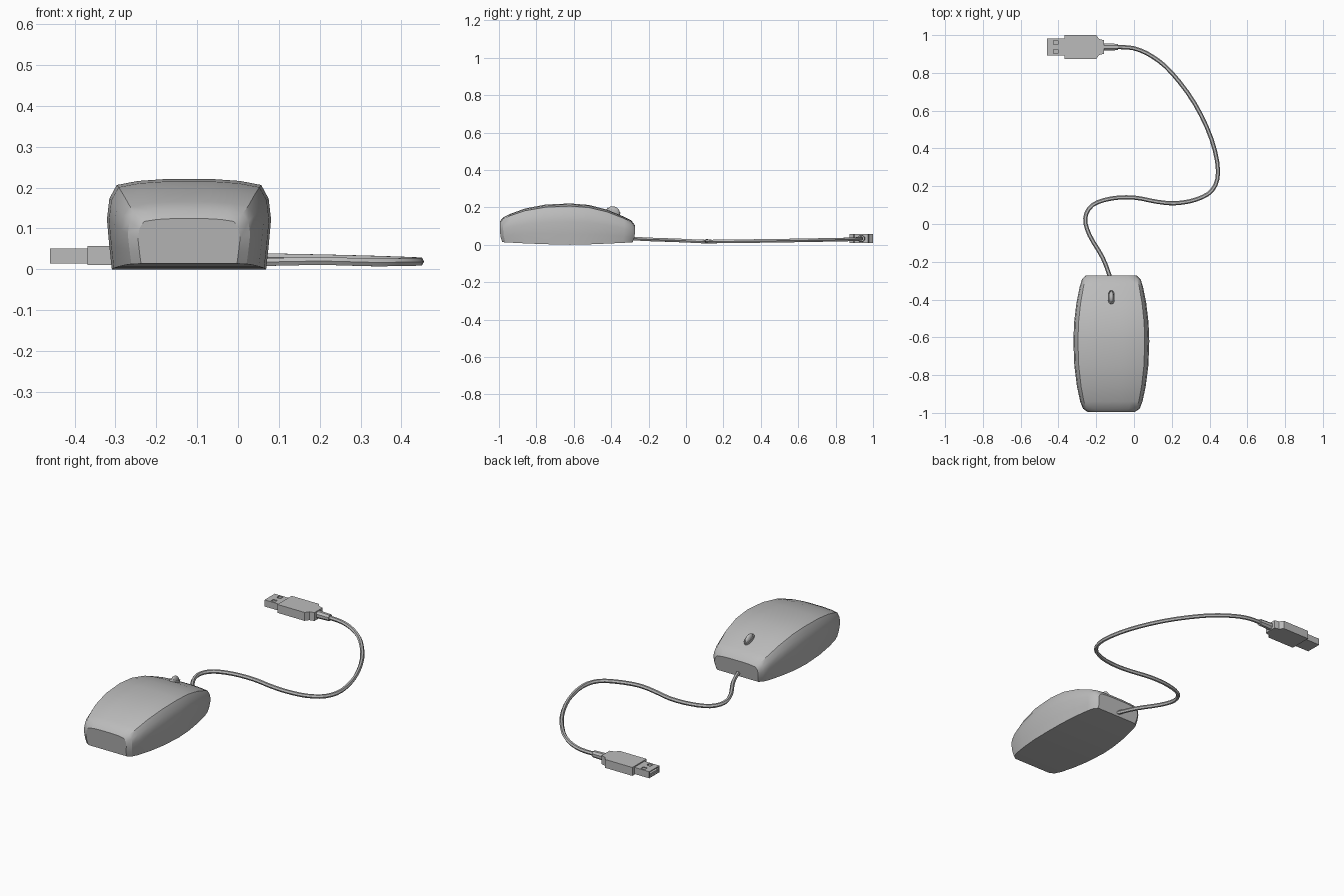
import bpy, bmesh, math
from mathutils import Vector

if "Cube" in bpy.data.objects:
    bpy.data.objects.remove(bpy.data.objects["Cube"])

grey = bpy.data.materials.new("plain grey")
grey.use_nodes = True
colour = (0.5, 0.5, 0.5, 1)
grey.diffuse_color = colour
grey.node_tree.nodes["Principled BSDF"].inputs["Base Color"].default_value = colour

CX = -0.12       # mouse centre line
PLUG_Y = 0.937   # connector centre line


def finish(name, bm, smooth=None):
    bmesh.ops.recalc_face_normals(bm, faces=bm.faces)
    mesh = bpy.data.meshes.new(name)
    bm.to_mesh(mesh)
    bm.free()
    mesh.materials.append(grey)
    ob = bpy.data.objects.new(name, mesh)
    bpy.context.collection.objects.link(ob)
    if smooth:
        bpy.ops.object.select_all(action="DESELECT")
        ob.select_set(True)
        bpy.context.view_layer.objects.active = ob
        bpy.ops.object.shade_smooth_by_angle(angle=math.radians(smooth))
    return ob


def loft(name, rings, smooth=None):
    bm = bmesh.new()
    loops = [[bm.verts.new(p) for p in ring] for ring in rings]
    for a, b in zip(loops, loops[1:]):
        for i in range(len(a)):
            j = (i + 1) % len(a)
            bm.faces.new((a[i], a[j], b[j], b[i]))
    bm.faces.new(loops[0])
    bm.faces.new(loops[-1])
    return finish(name, bm, smooth)


def box(name, lo, hi):
    rings = [[(x, lo[1], lo[2]), (x, hi[1], lo[2]), (x, hi[1], hi[2]), (x, lo[1], hi[2])]
             for x in (lo[0], hi[0])]
    return loft(name, rings)


# Mouse shell: y, half width, top height, bottom height of each section
stations = [(-0.995, 0.125, 0.125, 0.014), (-0.978, 0.150, 0.147, 0.013),
            (-0.94, 0.165, 0.166, 0.011), (-0.86, 0.182, 0.195, 0.007),
            (-0.75, 0.196, 0.216, 0.003), (-0.62, 0.201, 0.222, 0.0),
            (-0.52, 0.197, 0.214, 0.002), (-0.42, 0.185, 0.188, 0.006),
            (-0.33, 0.167, 0.150, 0.010), (-0.292, 0.155, 0.130, 0.012),
            (-0.273, 0.135, 0.105, 0.013)]
# Half of a section: width share, height share, inward pull of the ends
half = [(0.94, 0, 0.965), (0.97, 0.25, 0.99), (1, 0.55, 1), (0.97, 0.78, 1),
        (0.88, 0.93, 1), (0.62, 0.975, 1), (0.3, 0.995, 1)]
section = half + [(-w, h, k) for w, h, k in reversed(half)]
MID = -0.635
loft("mouse_shell",
     [[(CX + w * hw, MID + (y - MID) * k, low + (top - low) * h) for w, h, k in section]
      for y, hw, top, low in stations], 32)

# Scroll wheel and its surround, tilted with the shell
bm = bmesh.new()
bmesh.ops.create_uvsphere(bm, u_segments=16, v_segments=10, radius=1)
for v in bm.verts:
    v.co *= Vector((0.014, 0.034, 0.027))
wheel = finish("scroll_wheel", bm, 40)
wheel_ring = [(math.cos(a), math.sin(a)) for a in [i * math.tau / 20 for i in range(20)]]
bm = bmesh.new()
profile = [(1, -0.012), (1, 0.009), (0.76, 0.009), (0.76, -0.012)]
loops = [[bm.verts.new((c * 0.018 * s, math.copysign(abs(n) ** 0.7, n) * 0.038 * (s + 1) / 2, z))
          for c, n in wheel_ring] for s, z in profile]
for k in range(4):
    a, b = loops[k], loops[(k + 1) % 4]
    for i in range(20):
        j = (i + 1) % 20
        bm.faces.new((a[i], a[j], b[j], b[i]))
surround = finish("wheel_surround", bm, 35)
for ob, z in ((wheel, 0.178), (surround, 0.177)):
    ob.location = (CX, -0.388, z)
    ob.rotation_euler.x = -0.36

# Cable: smooth path swept with a six-sided section
path = [(-0.12, -0.30, 0.034), (-0.165, -0.18, 0.028), (-0.235, -0.06, 0.024),
        (-0.258, 0.03, 0.02), (-0.22, 0.10, 0.017), (-0.12, 0.135, 0.016),
        (0, 0.14, 0.016), (0.12, 0.118, 0.019), (0.22, 0.11, 0.02), (0.33, 0.13, 0.017),
        (0.415, 0.18, 0.018), (0.445, 0.28, 0.019), (0.41, 0.45, 0.021),
        (0.32, 0.64, 0.024), (0.20, 0.80, 0.027), (0.10, 0.885, 0.029),
        (0, 0.93, 0.032), (-0.10, PLUG_Y, 0.034)]
pts = [Vector(p) for p in path]
pts = [pts[0] * 2 - pts[1]] + pts + [pts[-1] * 2 - pts[-2]]
curve = []
for a, b, c, d in zip(pts, pts[1:], pts[2:], pts[3:]):
    for t in (0, 1 / 3, 2 / 3):
        curve.append(0.5 * (2 * b + (c - a) * t + (2 * a - 5 * b + 4 * c - d) * t * t
                            + (3 * b - a - 3 * c + d) * t ** 3))
curve.append(pts[-2])
rings = []
for i, p in enumerate(curve):
    along = (curve[min(i + 1, len(curve) - 1)] - curve[max(i - 1, 0)]).normalized()
    side = along.cross(Vector((0, 0, 1))).normalized()
    up = side.cross(along)
    rings.append([p + 0.011 * (side * math.cos(k * math.tau / 6) + up * math.sin(k * math.tau / 6))
                  for k in range(6)])
loft("cable", rings, 40)

# Connector grip with chamfered rear corners
outline = [(-0.368, 0.063), (-0.20, 0.063), (-0.185, 0.042), (-0.158, 0.036)]
outline += [(x, -y) for x, y in reversed(outline)]
loft("connector_grip", [[(x, PLUG_Y + y, z) for x, y in outline] for z in (0.010, 0.057)])

# Strain relief sleeve
loft("strain_relief",
     [[(x, PLUG_Y + r * math.cos(a), 0.034 + r * math.sin(a))
       for a in [(k + 0.5) * math.tau / 8 for k in range(8)]]
      for x, r in ((-0.162, 0.021), (-0.085, 0.018))], 30)

# Metal plug: hollow shell with two latch windows
plug = box("plug_shell", (-0.46, 0.892, 0.014), (-0.366, 0.982, 0.051))
cutters = [box("plug_hollow", (-0.47, 0.898, 0.019), (-0.372, 0.976, 0.046))]
for y in (-0.024, 0.024):
    cutters.append(box("latch_window", (-0.427, PLUG_Y + y - 0.011, 0.04),
                       (-0.402, PLUG_Y + y + 0.011, 0.06)))
for cutter in cutters:
    mod = plug.modifiers.new("cut", "BOOLEAN")
    mod.operation = "DIFFERENCE"
    mod.solver = "EXACT"
    mod.object = cutter
    cutter.hide_render = True
    cutter.hide_viewport = True
box("plug_tongue", (-0.455, 0.900, 0.021), (-0.37, 0.974, 0.032))
